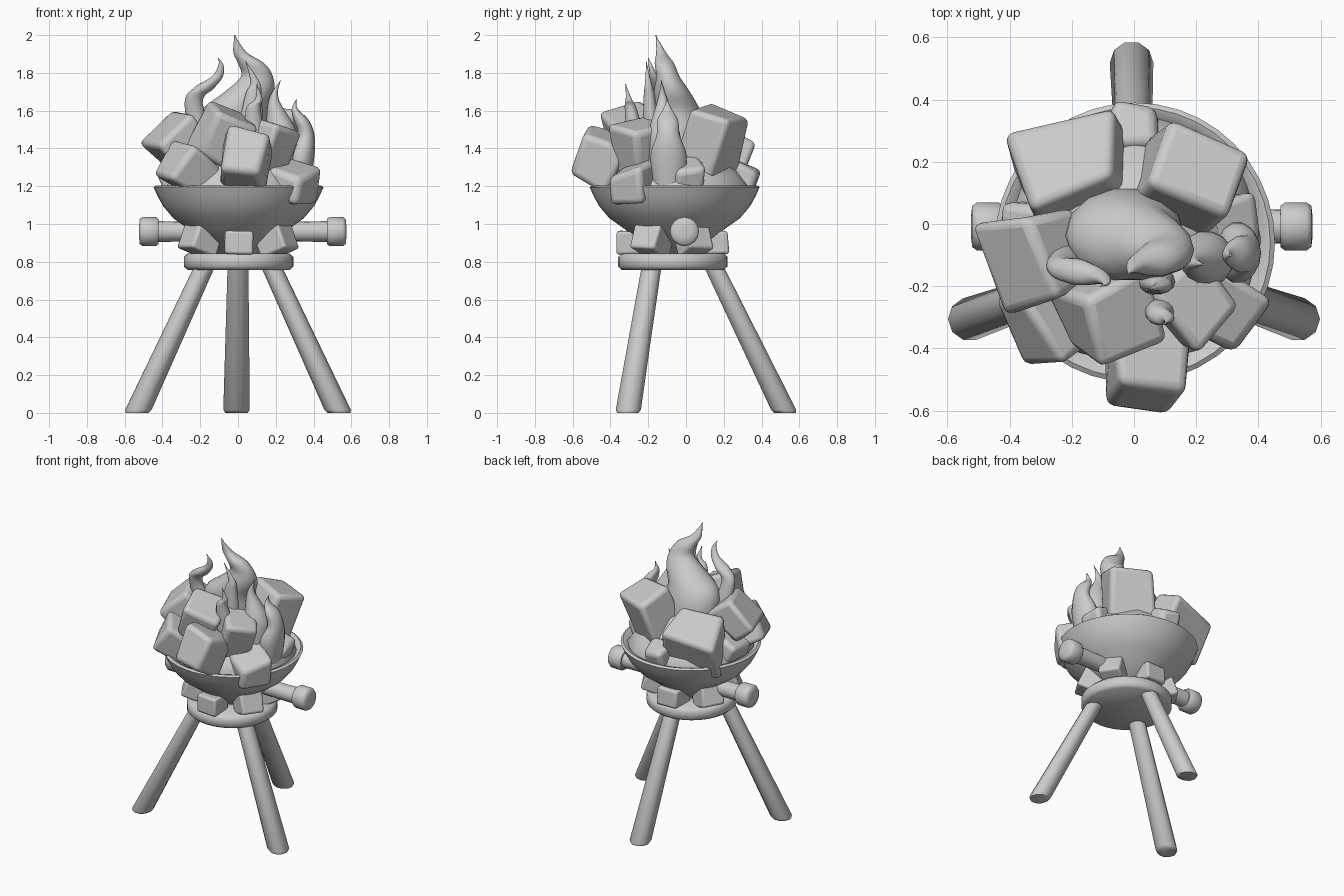
import bpy, bmesh, math, random
from mathutils import Vector, Matrix, Euler

if "Cube" in bpy.data.objects:
    bpy.data.objects.remove(bpy.data.objects["Cube"])


def finish(bm, name, angle=40, bevel=0.0):
    bmesh.ops.recalc_face_normals(bm, faces=bm.faces)
    me = bpy.data.meshes.new(name)
    bm.to_mesh(me)
    bm.free()
    ob = bpy.data.objects.new(name, me)
    bpy.context.collection.objects.link(ob)
    if bevel:
        m = ob.modifiers.new("bevel", 'BEVEL')
        m.width, m.segments = bevel, 3
    bpy.ops.object.select_all(action='DESELECT')
    bpy.context.view_layer.objects.active = ob
    ob.select_set(True)
    bpy.ops.object.shade_smooth_by_angle(angle=math.radians(angle))
    return ob


def ring(bm, centre, rx, ry, sides, matrix=Matrix()):
    return [bm.verts.new(matrix @ (Vector(centre) + Vector((
        rx * math.cos(math.tau * k / sides), ry * math.sin(math.tau * k / sides), 0))))
        for k in range(sides)]


def skin(bm, rings, name, angle):
    n = len(rings[0])
    for a, b in zip(rings, rings[1:]):
        for i in range(n):
            bm.faces.new((a[i], a[(i + 1) % n], b[(i + 1) % n], b[i]))
    bm.faces.new(rings[0])
    bm.faces.new(rings[-1])
    return finish(bm, name, angle)


def lathe(name, profile, matrix, sides=32):
    """Profile of (radius, height) turned around z, then placed."""
    bm = bmesh.new()
    skin(bm, [ring(bm, (0, 0, z), r, r, sides, matrix) for r, z in profile], name, 50)


def leg(name, foot, top):
    """Straight splayed leg, cut level with the floor."""
    bm = bmesh.new()
    f, t = Vector((*foot, 0)), Vector((*top, .79))
    skin(bm, [ring(bm, f.lerp(t, k), r, r, 10) for k, r in ((0, .06), (.02, .07), (1, .055))],
         name, 50)


def flame(name, y0, y1, depth, pts):
    """Tongue through (x, z, radius) points, smoothed; y runs from base to tip."""
    p = [Vector(q) for q in pts]
    path = []
    for i in range(len(p) - 1):
        a, b, c, d = p[max(i - 1, 0)], p[i], p[i + 1], p[min(i + 2, len(p) - 1)]
        for t in (0, .2, .4, .6, .8):
            path.append(.5 * (2 * b + (c - a) * t + (2 * a - 5 * b + 4 * c - d) * t * t
                              + (3 * b - a - 3 * c + d) * t ** 3))
    path.append(p[-1])
    bm = bmesh.new()
    z0, z1 = p[0].y, p[-1].y
    rings = []
    for x, z, r in path:
        r = max(r, .003)
        y = y0 + (y1 - y0) * ((z - z0) / (z1 - z0)) ** 1.5
        rings.append(ring(bm, (x, y, z), r, r * depth, 14))
    skin(bm, rings, name + "_flame", 60)


def chunk(name, loc, size, rot, seed, bevel=.03, jitter=.11):
    """Rough bevelled block."""
    rng = random.Random(seed)
    bm = bmesh.new()
    bmesh.ops.create_cube(bm, size=1)
    e = Euler([math.radians(a) for a in rot]).to_matrix()
    for v in bm.verts:
        j = Vector([rng.uniform(-jitter, jitter) for _ in range(3)])
        v.co = e @ ((v.co + j) * Vector(size)) + Vector(loc)
    finish(bm, name, 50, bevel)


# legs
for side, s in (("left", -1), ("right", 1)):
    leg(f"front_{side}_leg", (s * .535, -.308), (s * .17, -.18))
leg("back_leg", (-.008, .525), (0, .14))

# base disc and bowl
lathe("base_disc", [(.27, .757), (.29, .775), (.29, .825), (.27, .845)],
      Matrix.Translation((.003, -.07, 0)))
lathe("bowl", [(.12, .84), (.26, .97), (.345, 1.03), (.4, 1.095), (.43, 1.15),
               (.45, 1.195), (.435, 1.205), (.41, 1.195), (.36, 1.13), (.01, 1.06)],
      Matrix.Translation((.003, -.06, 0)), 40)

# support blocks between disc and bowl
for i in range(6):
    a = math.radians(-90 + 60 * i)
    lean, h = ((-22, .15) if i % 3 else (0, .12))
    chunk(f"support_block_{i + 1}", (.23 * math.cos(a), -.07 + .215 * math.sin(a), .84 + h / 2),
          (.16, .15, h), (0, lean, math.degrees(a)), i, .015, .05)

# side handles with knobs
for side, s, end in (("right", 1, .47), ("left", -1, .42)):
    lathe(side + "_handle", [(.05, .1), (.055, end), (.066, end), (.077, end + .015),
                             (.077, end + .085), (.066, end + .1), (.03, end + .104)],
          Matrix.Translation((0, -.008, .96)) @ Matrix.Rotation(s * math.pi / 2, 4, 'Y'), 16)

# ember bed filling the bowl
lathe("ember_bed", [(.4, 1.14), (.41, 1.185), (.36, 1.25), (.3, 1.33), (.2, 1.43), (.01, 1.47)],
      Matrix.Translation((0, -.05, 0)), 12)

# large coals: place, size, tilt
coals = {
    "front": ((.03, -.46, 1.34), (.25, .22, .27), (-22, 10, -5)),
    "front_left": ((-.26, -.28, 1.28), (.25, .25, .22), (12, 28, 35)),
    "left": ((-.33, -.12, 1.44), (.26, .27, .2), (8, -42, 8)),
    "upper_front": ((-.09, -.28, 1.46), (.24, .26, .28), (20, 24, 25)),
    "back_left": ((-.2, .16, 1.33), (.35, .27, .26), (-28, -8, 18)),
    "back_right": ((.17, .12, 1.42), (.27, .27, .34), (-22, 8, -22)),
    "right_front": ((.26, -.25, 1.22), (.25, .22, .17), (8, 14, -35)),
    "inner_right": ((.17, -.24, 1.38), (.22, .22, .28), (15, 15, 40)),
}
for i, (n, spec) in enumerate(coals.items()):
    chunk(n + "_coal", *spec, 20 + i)

# small coals around the rim
for i, (deg, size) in enumerate(((8, .18), (90, .16), (180, .2))):
    a = math.radians(deg)
    chunk(f"small_coal_{i + 1}", (.3 * math.cos(a), -.04 + .33 * math.sin(a), 1.235),
          (size,) * 3, (0, 22, deg), 40 + i)

# flames
flame("main", -.01, -.16, .75, [(-.02, 1.3, .16), (-.03, 1.48, .19), (-.02, 1.6, .175), (.06, 1.7, .13),
                                (.1, 1.78, .085), (.07, 1.85, .07), (.01, 1.91, .035), (-.018, 2, 0)])
flame("left", -.1, -.2, .75, [(-.18, 1.4, .07), (-.235, 1.64, .048), (-.18, 1.72, .055),
                              (-.11, 1.78, .03), (-.09, 1.84, .014), (-.105, 1.88, 0)])
flame("right", -.09, -.1, 1.4, [(.32, 1.2, .06), (.335, 1.36, .07), (.36, 1.47, .045),
                                (.335, 1.55, .04), (.3, 1.61, .016), (.31, 1.66, 0)])
flame("inner_right", -.11, -.13, 1, [(.22, 1.3, .09), (.23, 1.48, .085), (.19, 1.66, .026), (.225, 1.76, 0)])
flame("front", -.26, -.32, .85, [(.1, 1.35, .07), (.08, 1.6, .04), (.11, 1.66, .02), (.1, 1.74, 0)])
flame("middle", -.18, -.21, .7, [(.06, 1.4, .08), (.08, 1.67, .045), (.09, 1.75, .025), (.04, 1.86, 0)])
